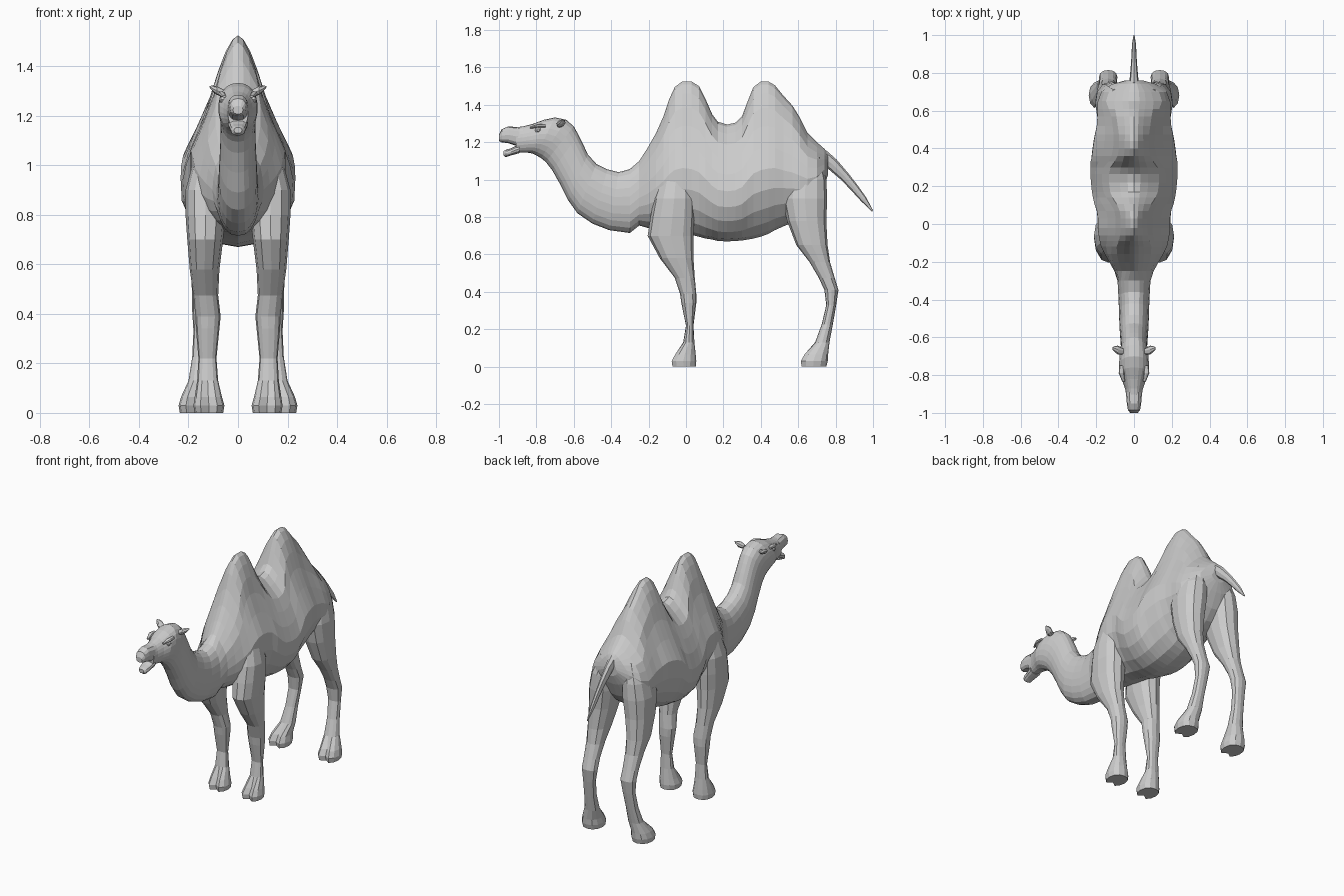
import bpy, bmesh, math
from mathutils import Vector


def loft(name, rings):
    """Skin a list of equal-length point rings and close both ends."""
    bm = bmesh.new()
    rows = [[bm.verts.new(p) for p in r] for r in rings]
    n = len(rows[0])
    for a, b in zip(rows, rows[1:]):
        for i in range(n):
            j = (i + 1) % n
            bm.faces.new((a[i], a[j], b[j], b[i]))
    bm.faces.new(rows[0])
    bm.faces.new(rows[-1])
    bmesh.ops.recalc_face_normals(bm, faces=bm.faces)
    me = bpy.data.meshes.new(name)
    bm.to_mesh(me)
    bm.free()
    ob = bpy.data.objects.new(name, me)
    bpy.context.collection.objects.link(ob)
    return ob


def ellipse(c, u, v, n=12, e=1.0):
    """Ring around c spanned by half-axes u and v; e < 1 makes it fuller."""
    c, u, v = Vector(c), Vector(u), Vector(v)
    f = lambda t: math.copysign(abs(t) ** e, t)
    return [c + u * f(math.cos(2 * math.pi * i / n)) + v * f(math.sin(2 * math.pi * i / n))
            for i in range(n)]


def lerp_table(table, x):
    for (x0, y0), (x1, y1) in zip(table, table[1:]):
        if x <= x1:
            return y0 + (y1 - y0) * max(0, x - x0) / (x1 - x0)
    return table[-1][1]


# Relative body width by height: full at the ribs, narrow at the humps
TAPER = [(.9, 1), (1.0, .9), (1.1, .74), (1.2, .54), (1.3, .39), (1.4, .28), (1.53, .2)]
HALF = 11


def torso_ring(y, zb, zt, w):
    mid = max(.9, zb + .4 * (zt - zb))
    right = []
    for i in range(HALF + 1):
        z = zb + (zt - zb) * (1 - math.cos(math.pi * i / HALF)) / 2
        if z < mid:
            h = math.sqrt(max(0, 1 - ((mid - z) / (mid - zb)) ** 2))
        else:
            h = lerp_table(TAPER, z) / lerp_table(TAPER, mid)
            h *= math.sqrt(max(0, min(1, (zt - z) / .11)))
        right.append((w * h, y, z))
    return right + [(-x, yy, z) for x, yy, z in right[-2:0:-1]]


def neck_ring(yt, zt, yb, zb, w):
    right = []
    for i in range(HALF + 1):
        a = math.pi * i / HALF
        t = (1 - math.cos(a)) / 2
        right.append((w * math.sin(a) ** .85, yb + (yt - yb) * t, zb + (zt - zb) * t))
    return right + [(-x, y, z) for x, y, z in right[-2:0:-1]]


# Torso with two humps: y, bottom, top, half width
TORSO = [
    (.76, 1.03, 1.14, .05), (.74, .97, 1.165, .12), (.70, .88, 1.20, .175),
    (.65, .82, 1.25, .195), (.61, .79, 1.33, .20), (.57, .77, 1.395, .20),
    (.52, .75, 1.45, .205), (.475, .73, 1.505, .215), (.44, .71, 1.525, .222),
    (.40, .695, 1.525, .228), (.36, .685, 1.495, .233), (.33, .68, 1.42, .235),
    (.30, .675, 1.34, .236), (.265, .672, 1.305, .236), (.22, .67, 1.295, .232),
    (.17, .672, 1.31, .227), (.14, .68, 1.35, .222), (.105, .685, 1.43, .215),
    (.07, .695, 1.50, .205), (.03, .705, 1.525, .20), (-.02, .715, 1.525, .20),
    (-.06, .72, 1.495, .195), (-.09, .727, 1.43, .188), (-.12, .732, 1.34, .178),
    (-.16, .737, 1.25, .157), (-.205, .742, 1.17, .13), (-.25, .755, 1.10, .104)]
# Neck and head: top y, top z, bottom y, bottom z, half width
NECK = [
    (-.30, 1.057, -.30, .715, .088), (-.36, 1.04, -.41, .73, .083),
    (-.42, 1.055, -.50, .765, .08), (-.48, 1.085, -.58, .82, .078),
    (-.525, 1.135, -.63, .89, .075), (-.55, 1.19, -.67, .97, .072),
    (-.575, 1.24, -.715, 1.05, .07), (-.60, 1.285, -.75, 1.095, .072),
    (-.64, 1.32, -.775, 1.115, .077), (-.70, 1.333, -.80, 1.13, .08),
    (-.76, 1.32, -.82, 1.14, .078), (-.82, 1.298, -.85, 1.145, .06),
    (-.87, 1.285, -.88, 1.145, .047), (-.91, 1.28, -.91, 1.145, .041)]
loft("body_neck_and_head", [torso_ring(*r) for r in TORSO] + [neck_ring(*r) for r in NECK])


# Open mouth: upper muzzle and lower jaw (y, bottom, top, half width)
def snout(name, rows):
    loft(name, [ellipse((0, y, (a + b) / 2), (w, 0, 0), (0, 0, (b - a) / 2), 12, .8)
                for y, a, b, w in rows])


snout("upper_muzzle", [(-.89, 1.175, 1.28, .043), (-.95, 1.195, 1.285, .038),
                       (-.985, 1.2, 1.27, .032), (-1.0, 1.207, 1.24, .02)])
snout("lower_jaw", [(-.89, 1.142, 1.19, .04), (-.935, 1.13, 1.168, .033),
                    (-.963, 1.12, 1.16, .028), (-.977, 1.13, 1.153, .016)])

# Legs: z, front y, back y, inner x, outer x
FRONT = [
    (1.12, -.10, .0, .05, .135), (1.0, -.14, .03, .05, .185), (.9, -.17, .045, .05, .212),
    (.8, -.19, .045, .05, .212), (.7, -.205, .04, .06, .205), (.58, -.14, .04, .075, .195),
    (.475, -.06, .047, .08, .18), (.39, -.032, .055, .07, .172), (.34, -.025, .055, .075, .17),
    (.22, .0, .04, .087, .16), (.13, -.015, .045, .08, .165), (.065, -.065, .052, .065, .175),
    (.03, -.085, .055, .055, .18), (0, -.08, .052, .06, .175)]
HIND = [
    (1.12, .57, .72, .04, .13), (1.0, .53, .75, .03, .185), (.9, .515, .755, .03, .205),
    (.78, .54, .75, .05, .205), (.65, .59, .757, .075, .2), (.56, .66, .77, .085, .19),
    (.475, .71, .795, .09, .185), (.41, .74, .815, .088, .185), (.33, .75, .803, .1, .18),
    (.225, .725, .785, .11, .185), (.13, .69, .767, .11, .2), (.065, .625, .76, .115, .23),
    (.03, .605, .758, .11, .24), (0, .61, .75, .115, .235)]


def leg(name, rows, side):
    rings = []
    for z, y0, y1, x0, x1 in rows:
        r = ellipse((side * (x0 + x1) / 2, (y0 + y1) / 2, z),
                    (side * (x1 - x0) / 2, 0, 0), (0, (y1 - y0) / 2, 0), 12, .88)
        if z < .07:  # cleft between the two toes
            r[9].y += .03
        rings.append(r)
    loft(name, rings)


for side, tag in ((1, "left"), (-1, "right")):
    leg("front_leg_" + tag, FRONT, side)
    leg("hind_leg_" + tag, HIND, side)
    # Ear: flattened, pointing outwards
    loft("ear_" + tag, [ellipse((side * x, y, z), (0, a, 0), (0, .004, b), 8)
                        for x, y, z, a, b in ((.055, -.675, 1.29, .014, .014),
                                              (.085, -.668, 1.302, .024, .018),
                                              (.102, -.662, 1.31, .016, .012),
                                              (.115, -.658, 1.318, .003, .003))])
    # Eye under a brow ridge
    loft("eye_" + tag, [ellipse((side * x, -.79, 1.265), (0, r, 0), (0, 0, r * .8), 8)
                        for x, r in ((.05, .02), (.068, .018), (.075, .008))])
    loft("brow_" + tag, [ellipse((side * x, y, z), (r, 0, 0), (0, 0, r * .7), 8)
                         for x, y, z, r in ((.055, -.835, 1.278, .007), (.066, -.79, 1.288, .015),
                                            (.066, -.75, 1.288, .012))])

# Tail: y, z, half width, half thickness
loft("tail", [ellipse((0, y, z), (w, 0, 0), (0, t * .75, t * .66), 8)
              for y, z, w, t in ((.72, 1.13, .028, .04), (.78, 1.085, .022, .034),
                                 (.85, 1.015, .016, .026), (.90, .957, .013, .022),
                                 (.95, .895, .011, .017), (.998, .832, .003, .004))])
